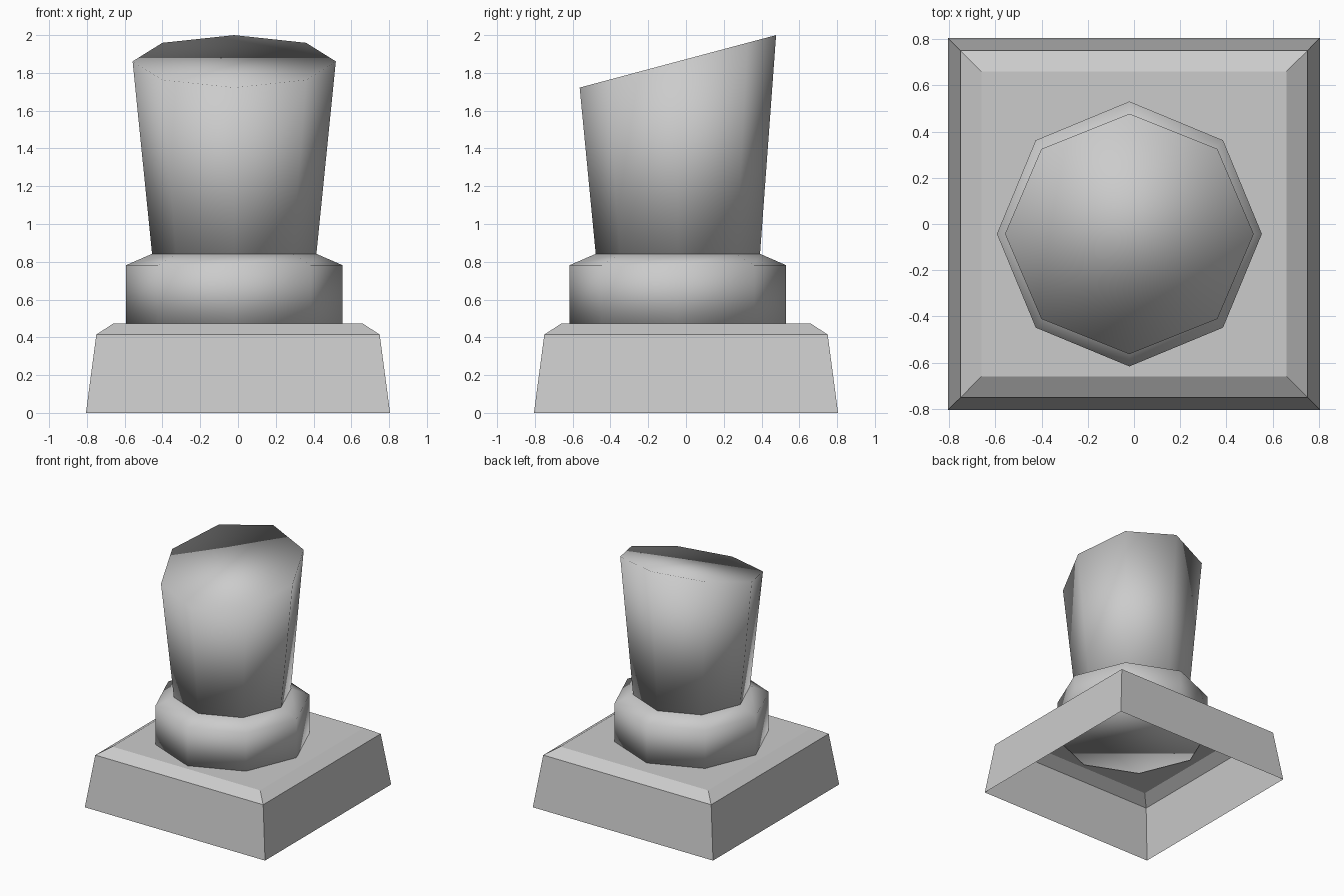
import bpy
import bmesh
from math import cos, sin, tau

cube = bpy.data.objects.get("Cube")
if cube:
    bpy.data.objects.remove(cube, do_unlink=True)

# Single plain grey for every part
GREY = (0.6, 0.6, 0.6, 1.0)
grey = bpy.data.materials.new("plain_grey")
grey.use_nodes = True
grey.diffuse_color = GREY
grey.node_tree.nodes["Principled BSDF"].inputs["Base Color"].default_value = GREY

CENTRE_X, CENTRE_Y = -0.02, -0.043


def ring(sides, rx, ry, z, slope=0.0, turn=0.0, cx=0.0, cy=0.0):
    """Polygon ring of points; slope tilts it upward toward the back."""
    points = []
    for i in range(sides):
        a = tau * (i + turn) / sides
        y = ry * sin(a)
        points.append((cx + rx * cos(a), cy + y, z + slope * y))
    return points


def loft(name, rings, cap_bottom=True, smooth=False):
    """Skin a stack of rings, bottom to top, and close the top."""
    bm = bmesh.new()
    loops = [[bm.verts.new(p) for p in r] for r in rings]
    n = len(loops[0])
    for low, high in zip(loops, loops[1:]):
        for i in range(n):
            j = (i + 1) % n
            bm.faces.new((low[i], low[j], high[j], high[i]))
    bm.faces.new(loops[-1])
    if cap_bottom:
        bm.faces.new(loops[0][::-1])
    for face in bm.faces:
        face.smooth = smooth
    mesh = bpy.data.meshes.new(name)
    bm.to_mesh(mesh)
    bm.free()
    mesh.materials.append(grey)
    obj = bpy.data.objects.new(name, mesh)
    bpy.context.collection.objects.link(obj)
    return obj


def square(half, z):
    r = half * 2 ** 0.5
    return ring(4, r, r, z, turn=0.5)


def octagon(rx, ry, z, slope=0.0):
    return ring(8, rx, ry, z, slope, cx=CENTRE_X, cy=CENTRE_Y)


# Hollow square plinth, open underneath, with a chamfered top
loft("plinth", [square(0.805, 0), square(0.75, 0.415), square(0.66, 0.473)],
     cap_bottom=False)

# Eight-sided collar with a chamfered shoulder
loft("collar", [octagon(0.573, 0.573, 0.465), octagon(0.573, 0.573, 0.782),
                octagon(0.435, 0.435, 0.842)], smooth=True)

# Flared eight-sided column, cut at a slant so the back stands higher
loft("column", [octagon(0.435, 0.435, 0.842),
                octagon(0.538, 0.52, 1.861, slope=0.267)], smooth=True)
